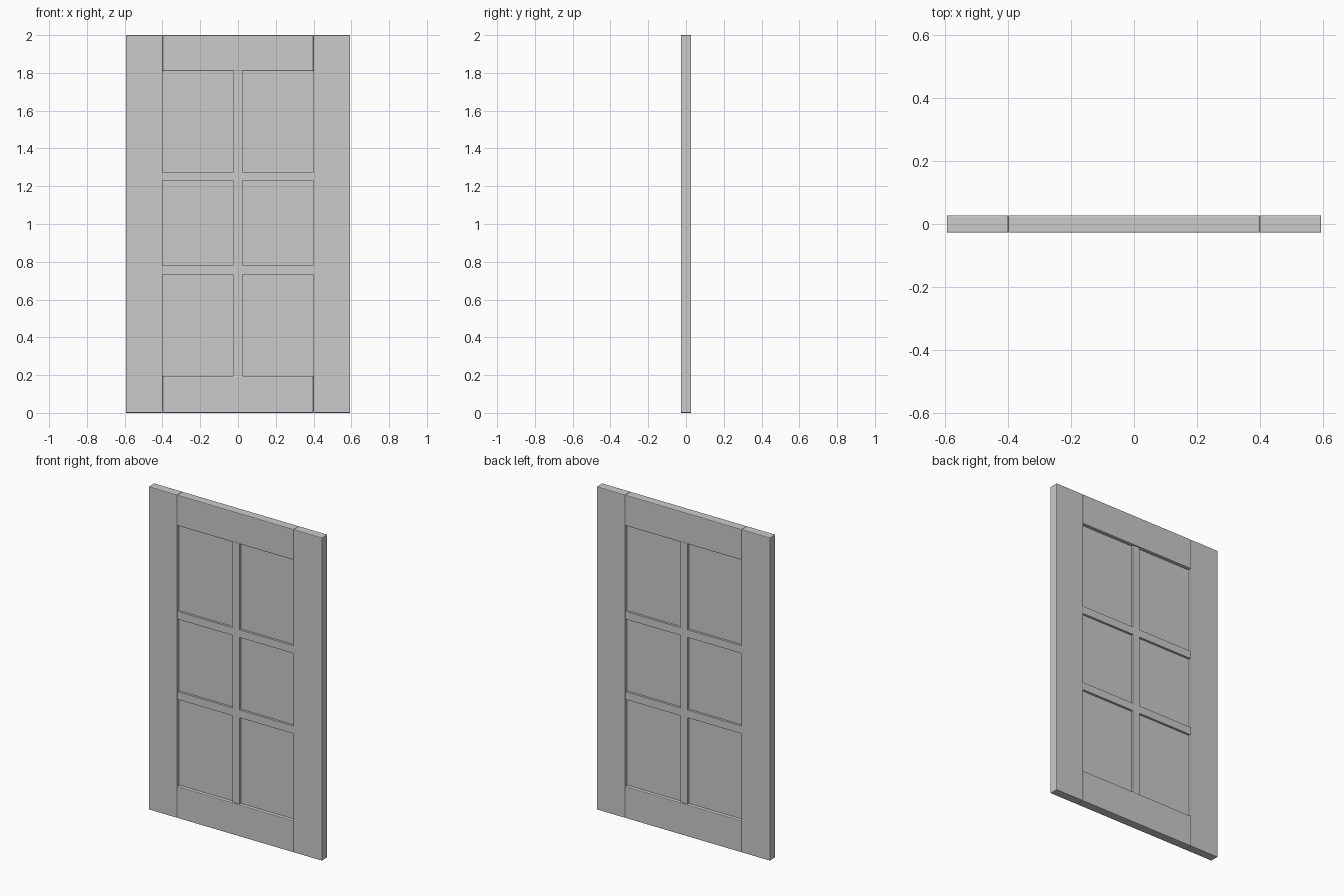
import bpy

if "Cube" in bpy.data.objects:
    bpy.data.objects.remove(bpy.data.objects["Cube"])


def block(name, x0, x1, z0, z1, y, bevel=0.0):
    """Rectangular board from its front-view bounds and half thickness."""
    bpy.ops.mesh.primitive_cube_add(size=1, location=((x0 + x1) / 2, 0, (z0 + z1) / 2))
    ob = bpy.context.object
    ob.name = name
    ob.scale = (x1 - x0, 2 * y, z1 - z0)
    bpy.ops.object.transform_apply(location=False, rotation=False, scale=True)
    if bevel:
        mod = ob.modifiers.new("Soft edges", 'BEVEL')
        mod.width = bevel
        mod.segments = 2
    return ob


HALF = 0.0275

# Outer frame: two stiles and two rails with eased edges
block("left_stile", -0.594, -0.399, 0, 2, HALF, 0.004)
block("right_stile", 0.399, 0.594, 0, 2, HALF, 0.004)
block("bottom_rail", -0.399, 0.399, 0, 0.196, HALF, 0.004)
block("top_rail", -0.399, 0.399, 1.81, 2, HALF, 0.004)

# Thin inset panel
block("inset_panel", -0.41, 0.41, 0.18, 1.82, 0.006)

# Glazing bars, set slightly back from the frame
block("vertical_bar", -0.024, 0.024, 0.19, 1.815, 0.02)
for name, z in (("lower_bar", 0.755), ("upper_bar", 1.252)):
    block(name, -0.405, 0.405, z - 0.024, z + 0.024, 0.02)
